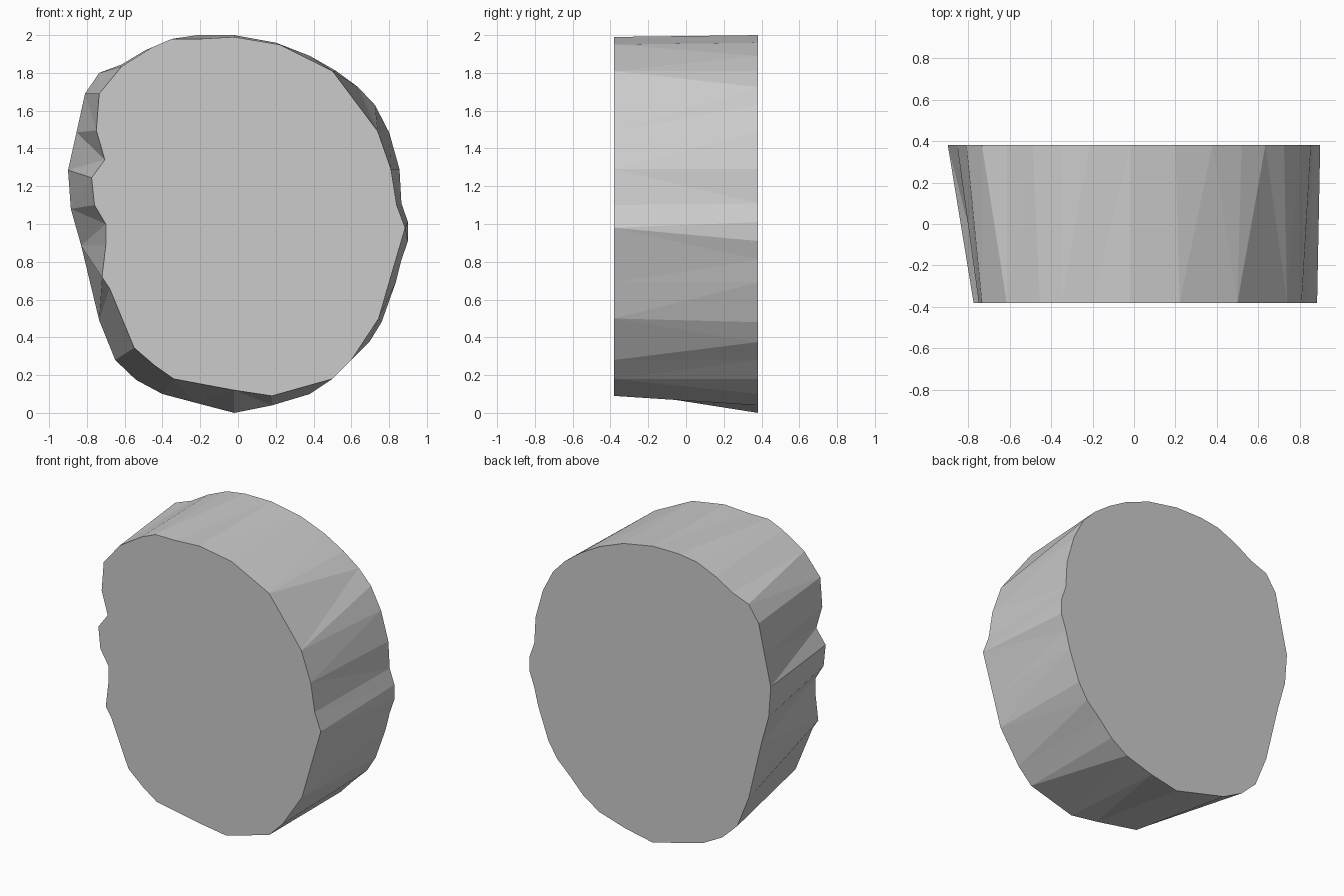
import bpy, bmesh
from mathutils import Vector

HALF_DEPTH = 0.382

# Irregular outlines (x, z), clockwise from the top as seen from the front
FRONT = [(-.20, 1.98), (-.02, 1.99), (.22, 1.95), (.50, 1.81), (.74, 1.49),
         (.81, 1.29), (.84, 1.10), (.885, .98), (.80, .69), (.745, .50),
         (.60, .28), (.50, .18), (.18, .09), (-.02, .12), (-.34, .18),
         (-.44, .25), (-.55, .345), (-.68, .66), (-.72, .72), (-.70, .885),
         (-.70, 1.0), (-.76, 1.10), (-.775, 1.245), (-.705, 1.34),
         (-.75, 1.495), (-.735, 1.69), (-.615, 1.835), (-.455, 1.935),
         (-.35, 1.98)]
BACK = [(-.215, 2.0), (-.02, 2.0), (.20, 1.96), (.38, 1.89), (.52, 1.81),
        (.635, 1.725), (.725, 1.63), (.80, 1.485), (.855, 1.29), (.865, 1.11),
        (.90, 1.01), (.90, .91), (.865, .81), (.835, .69), (.76, .48),
        (.695, .375), (.595, .28), (.50, .18), (.38, .10), (.18, .04),
        (-.02, 0), (-.23, .055), (-.40, .10), (-.54, .175), (-.65, .28),
        (-.735, .49), (-.83, .885), (-.885, 1.08), (-.90, 1.285),
        (-.855, 1.485), (-.81, 1.69), (-.735, 1.80), (-.615, 1.845),
        (-.49, 1.92), (-.35, 1.98)]

bm = bmesh.new()


def cap(outline, y):
    """Flat end face from an outline; returns its vertices."""
    ring = [bm.verts.new((x, y, z)) for x, z in outline]
    bm.faces.new(ring)
    return ring


# Two flat ends
front = cap(FRONT, -HALF_DEPTH)
back = cap(BACK, HALF_DEPTH)

# Faceted rim: zip the outlines together along the shorter diagonal
i = j = 0
nf, nb = len(front), len(back)
while i < nf or j < nb:
    f0, f1 = front[i % nf], front[(i + 1) % nf]
    b0, b1 = back[j % nb], back[(j + 1) % nb]
    step_front = j == nb or (
        i < nf and (f1.co - b0.co).length < (b1.co - f0.co).length)
    if step_front:
        bm.faces.new((f0, f1, b0))
        i += 1
    else:
        bm.faces.new((f0, b1, b0))
        j += 1

bmesh.ops.recalc_face_normals(bm, faces=bm.faces)
mesh = bpy.data.meshes.new("rough_disc")
bm.to_mesh(mesh)
bm.free()
disc = bpy.data.objects.new("rough_disc", mesh)
bpy.context.collection.objects.link(disc)
